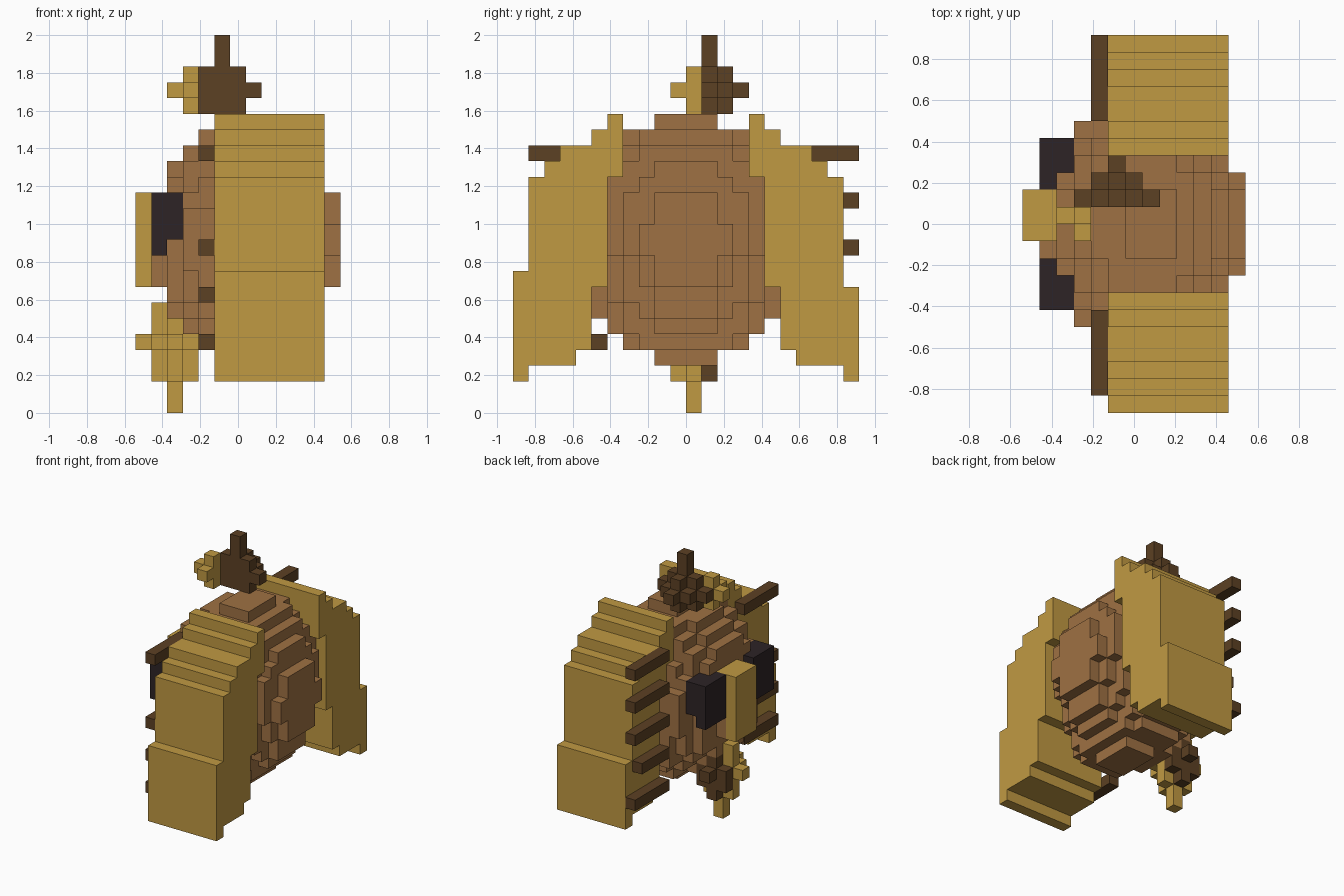
import bpy
import bmesh
from mathutils import Matrix, Vector

cube = bpy.data.objects.get("Cube")
if cube:
    bpy.data.objects.remove(cube, do_unlink=True)

U = 1 / 12          # edge of one block
X0 = -6.5           # x blocks are counted from the snout tip


def material(name, rgb):
    m = bpy.data.materials.new(name)
    m.use_nodes = True
    m.diffuse_color = (*rgb, 1)
    m.node_tree.nodes["Principled BSDF"].inputs["Base Color"].default_value = (*rgb, 1)
    return m


GOLD = material("golden_tan", (0.53, 0.32, 0.055))
BROWN = material("warm_brown", (0.345, 0.165, 0.056))
DARK = material("dark_brown", (0.107, 0.052, 0.017))
BLACK = material("near_black", (0.026, 0.017, 0.019))


def blocks(name, mat, boxes):
    """One object from boxes given in block units: x0, x1, y0, y1, z0, z1."""
    bm = bmesh.new()
    for x0, x1, y0, y1, z0, z1 in boxes:
        centre = Vector(((x0 + x1) / 2 + X0, (y0 + y1) / 2, (z0 + z1) / 2)) * U
        size = Vector((x1 - x0, y1 - y0, z1 - z0)) * U
        bmesh.ops.create_cube(bm, size=1, matrix=Matrix.LocRotScale(centre, None, size))
    mesh = bpy.data.meshes.new(name)
    bm.to_mesh(mesh)
    bm.free()
    mesh.materials.append(mat)
    ob = bpy.data.objects.new(name, mesh)
    bpy.context.collection.objects.link(ob)
    return ob


def mirrored(boxes):
    return [(a, b, -d, -c, e, f) for a, b, c, d, e, f in boxes]


# Round body: slices along x, each a stack of (half width, bottom, top)
slices = [
    (1, 2, [(2, 8, 13)]),
    (2, 3, [(2, 6, 16), (3, 7, 15), (4, 7, 11)]),
    (3, 4, [(2, 5, 17), (4, 6, 16), (5, 7, 14), (6, 9, 13)]),
    (4, 5, [(2, 4, 18), (4, 5, 17), (5, 6, 15), (6, 6, 13)]),
    (5, 6, [(4, 4, 18), (5, 5, 15)]),
    (6, 9, [(2, 3, 19), (4, 4, 18), (5, 5, 15)]),
    (9, 10, [(3, 4, 18), (4, 5, 17), (5, 7, 15)]),
    (10, 11, [(2, 5, 17), (3, 6, 17), (4, 7, 16), (5, 10, 15)]),
    (11, 12, [(2, 6, 16), (3, 8, 15), (4, 10, 14)]),
    (12, 13, [(2, 8, 14), (3, 10, 12)]),
]
blocks("body", BROWN, [(a, b, -w, w, lo, hi)
                       for a, b, stack in slices for w, lo, hi in stack])

# Stepped side shells: rows of (inner, outer, bottom, top)
for side in ("right", "left"):
    step = 8 if side == "left" else 9
    rows = [(10, 11, 2, 3), (7, 11, 3, 4), (6, 11, 4, 8), (5, 10, 8, 15),
            (4, 9, 15, 16), (4, 8, 16, 17), (4, 6, 17, 18), (4, 5, 18, 19)]
    if step == 9:
        rows.append((10, 11, 8, 9))
    boxes = [(5, 12, *r) for r in rows]
    blocks(side + "_shell", GOLD, boxes if side == "left" else mirrored(boxes))

# Bars along the front edge of each shell
blocks("left_bars", DARK, [(4, 5, 6, 10 if z == 7 else 11, z, z + 1)
                           for z in range(4, 17, 3)])
blocks("right_bars", DARK, mirrored([(4, 5, 6 if z in (7, 10) else 5, 10, z, z + 1)
                                     for z in (4, 7, 10, 16)]))

# Face
eye = [(1, 2, 2, 5, 10, 14), (2, 3, 3, 5, 11, 14)]
blocks("far_eye", BLACK, eye)
blocks("near_eye", BLACK, mirrored(eye))
blocks("snout", GOLD, [(0, 1, -1, 2, 8, 14), (1, 2, -1, 2, 13, 14)])

# Top tuft with spike and knobs
blocks("top_tuft", DARK, [(4, 7, 1, 2, 19, 22), (4, 7, 2, 3, 20, 21),
                          (5, 6, 2, 3, 19, 22), (5, 6, 3, 4, 20, 21),
                          (3, 4, 1, 2, 20, 21), (7, 8, 1, 2, 20, 21),
                          (5, 6, 1, 2, 22, 24)])
blocks("top_tuft_tip", GOLD, [(3, 4, 0, 1, 19, 22), (2, 3, 0, 1, 20, 21),
                              (3, 4, -1, 0, 20, 21)])

# Lower tuft with hanging tip
blocks("lower_tuft", GOLD, [(1, 2, 0, 1, 2, 7), (2, 3, -1, 1, 2, 6),
                            (3, 4, 0, 1, 2, 5), (1, 4, -1, 0, 4, 5),
                            (0, 1, 0, 1, 4, 5), (2, 3, -2, -1, 4, 5),
                            (2, 3, 0, 1, 0, 2)])
blocks("lower_tuft_back", DARK, [(2, 3, 1, 2, 2, 6), (1, 4, 1, 2, 3, 5),
                                 (2, 3, 2, 3, 4, 5)])
